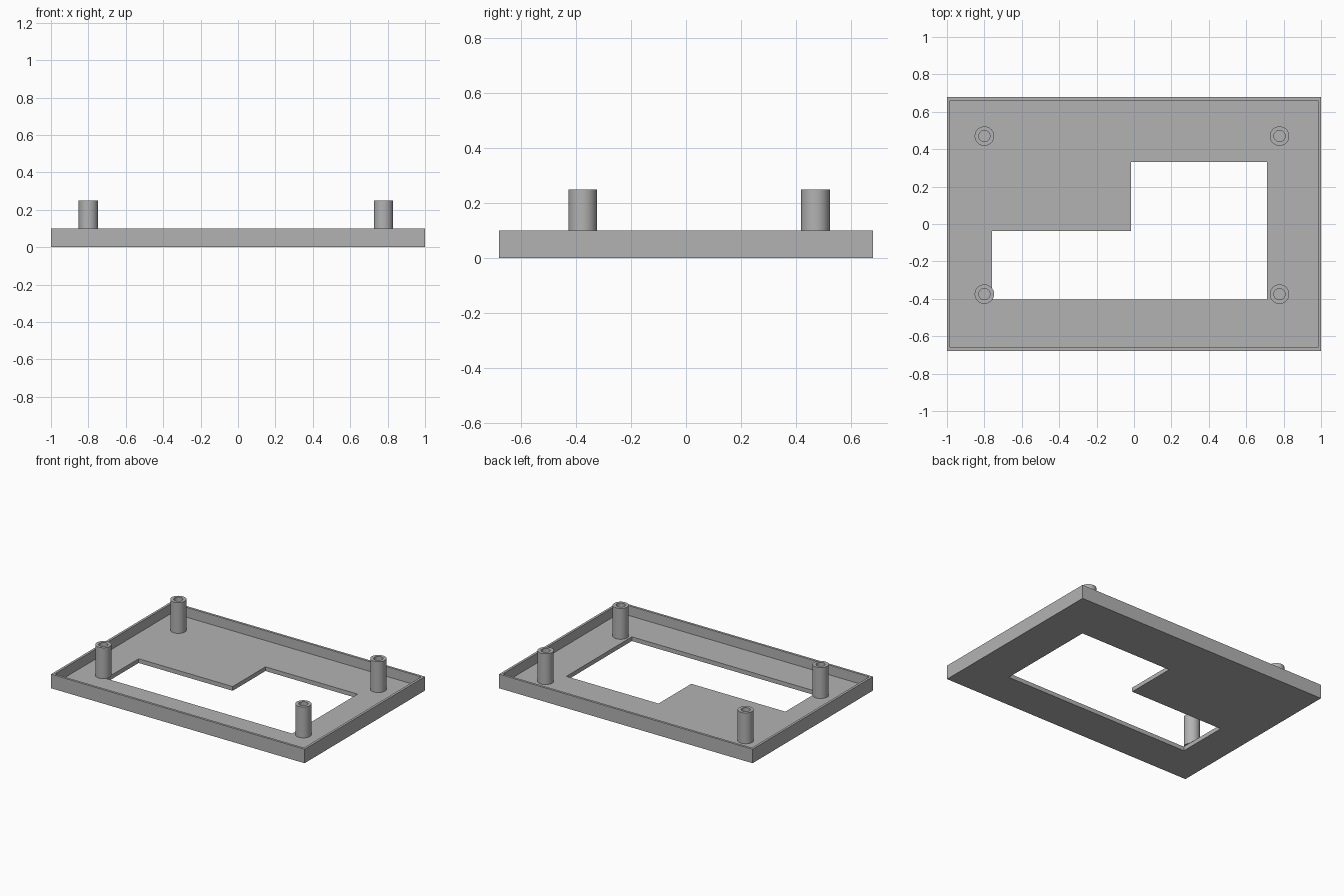
import bpy, bmesh, math

if "Cube" in bpy.data.objects:
    bpy.data.objects.remove(bpy.data.objects["Cube"])

HX, HY = 1.0, 0.678            # half size of the tray
WALL, FLOOR, RIM = 0.017, 0.03, 0.10
POST_TOP, POST_R, BORE_R = 0.25, 0.052, 0.03

grey = bpy.data.materials.new("plain grey")
grey.diffuse_color = (0.45, 0.45, 0.45, 1)
grey.use_nodes = True
grey.node_tree.nodes["Principled BSDF"].inputs["Base Color"].default_value = grey.diffuse_color


def rect(x, y):
    return [(-x, -y), (x, -y), (x, y), (-x, y)]


def circle(cx, cy, r, n=40):
    return [(cx + r * math.cos(2 * math.pi * i / n),
             cy + r * math.sin(2 * math.pi * i / n)) for i in range(n)]


def loop(bm, pts, z):
    return [bm.verts.new((x, y, z)) for x, y in pts]


def bridge(bm, a, b):
    n = len(a)
    for i in range(n):
        j = (i + 1) % n
        bm.faces.new((a[i], a[j], b[j], b[i]))


def fill_between(bm, *loops):
    edges = [bm.edges.get((l[i - 1], l[i])) for l in loops for i in range(len(l))]
    bmesh.ops.triangle_fill(bm, use_beauty=True, edges=edges)


def finish(bm, name):
    bmesh.ops.recalc_face_normals(bm, faces=bm.faces)
    me = bpy.data.meshes.new(name)
    bm.to_mesh(me)
    bm.free()
    me.materials.append(grey)
    ob = bpy.data.objects.new(name, me)
    bpy.context.collection.objects.link(ob)
    return ob


# Tray: raised rim around a floor with an L-shaped opening
opening = [(-0.758, -0.405), (0.711, -0.405), (0.711, 0.332),
           (-0.016, 0.332), (-0.016, -0.037), (-0.758, -0.037)]
bm = bmesh.new()
outer, inner = rect(HX, HY), rect(HX - WALL, HY - WALL)
shell = [loop(bm, outer, 0), loop(bm, outer, RIM),
         loop(bm, inner, RIM), loop(bm, inner, FLOOR)]
for a, b in zip(shell, shell[1:]):
    bridge(bm, a, b)
cut_top, cut_bottom = loop(bm, opening, FLOOR), loop(bm, opening, 0)
bridge(bm, cut_top, cut_bottom)
fill_between(bm, shell[3], cut_top)
fill_between(bm, shell[0], cut_bottom)
finish(bm, "tray")

# Four hollow mounting posts standing on the floor
for side, x in (("left", -0.80), ("right", 0.778)):
    for end, y in (("front", -0.375), ("back", 0.47)):
        bm = bmesh.new()
        out, bore = circle(x, y, POST_R), circle(x, y, BORE_R)
        rings = [loop(bm, out, FLOOR), loop(bm, out, POST_TOP),
                 loop(bm, bore, POST_TOP), loop(bm, bore, FLOOR + 0.002)]
        for a, b in zip(rings, rings[1:]):
            bridge(bm, a, b)
        bm.faces.new(rings[0])
        bm.faces.new(rings[3])
        post = finish(bm, f"post_{end}_{side}")
        bpy.ops.object.select_all(action='DESELECT')
        post.select_set(True)
        bpy.context.view_layer.objects.active = post
        bpy.ops.object.shade_smooth_by_angle(angle=math.radians(30))
